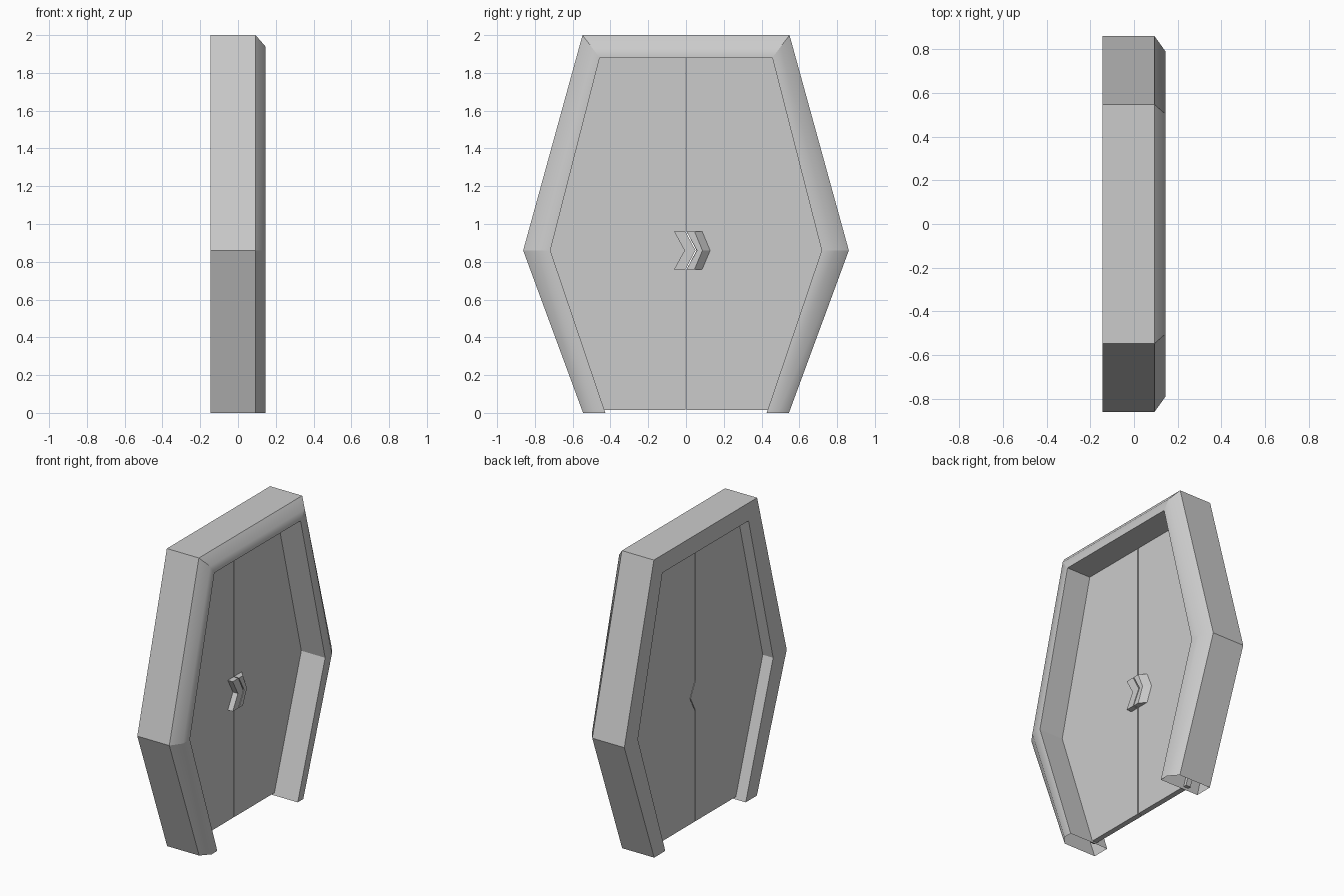
import bpy, bmesh

if "Cube" in bpy.data.objects:
    bpy.data.objects.remove(bpy.data.objects["Cube"])


def finish(bm, name):
    bmesh.ops.recalc_face_normals(bm, faces=bm.faces)
    mesh = bpy.data.meshes.new(name)
    bm.to_mesh(mesh)
    bm.free()
    obj = bpy.data.objects.new(name, mesh)
    bpy.context.collection.objects.link(obj)
    return obj


def plate(name, back, front, x0, x1):
    """Solid between a (y, z) outline at x0 and a matching outline at x1."""
    bm = bmesh.new()
    a = [bm.verts.new((x0, y, z)) for y, z in back]
    b = [bm.verts.new((x1, y, z)) for y, z in front]
    bm.faces.new(a)
    bm.faces.new(b)
    n = len(a)
    for i in range(n):
        j = (i + 1) % n
        bm.faces.new((a[i], a[j], b[j], b[i]))
    return finish(bm, name)


def mirrored(half):
    """Foot-to-top half path, continued down the other side."""
    return [(-y, z) for y, z in half] + half[::-1]


# Hexagonal frame: hollow section swept from foot to foot, open at the bottom
outer = mirrored([(0.545, 0), (0.862, 0.86), (0.548, 2.0)])
inner = mirrored([(0.427, 0), (0.718, 0.86), (0.457, 1.88)])
ridge = [((a + c) / 2, (b + d) / 2) for (a, b), (c, d) in zip(outer, inner)]
section = [(outer, -0.145), (outer, 0.093), (ridge, 0.145),
           (inner, 0.145), (inner, -0.145)]
bm = bmesh.new()
rows = [[bm.verts.new((x, y, z)) for y, z in path] for path, x in section]
for k in range(5):
    r, s = rows[k], rows[(k + 1) % 5]
    for i in range(5):
        f = bm.faces.new((r[i], r[i + 1], s[i + 1], s[i]))
        f.smooth = k in (1, 2)
# Only the ridge between bevel and front face is smooth
ridge_verts = set(rows[2])
for e in bm.edges:
    e.smooth = all(v in ridge_verts for v in e.verts)
finish(bm, "door_frame")


# Door leaves meeting at a seam with a chevron step
def seam(offset):
    return [(offset, 0.015), (offset, 0.76), (offset + 0.053, 0.86),
            (offset, 0.96), (offset, 1.9)]


for name, side in (("left_door_leaf", -1), ("right_door_leaf", 1)):
    edge = [(side * 0.482, 1.9), (side * 0.745, 0.86), (side * 0.455, 0.015)]
    outline = seam(side * 0.003) + edge
    plate(name, outline, outline, -0.068, -0.032)


# Chevron handles on the front face
def chevron(y0, y1):
    left = [(y0, 0.76), (y0 + 0.055, 0.86), (y0, 0.96)]
    right = [(y1, 0.96), (y1 + 0.042, 0.86), (y1, 0.76)]
    return left + right


left_shape = chevron(-0.063, -0.003)
left_shape[4] = (0.05, 0.86)
plate("left_handle", left_shape, left_shape, -0.034, 0.005)
plate("right_handle", chevron(0.003, 0.088), chevron(0.003, 0.045), -0.034, 0.005)
